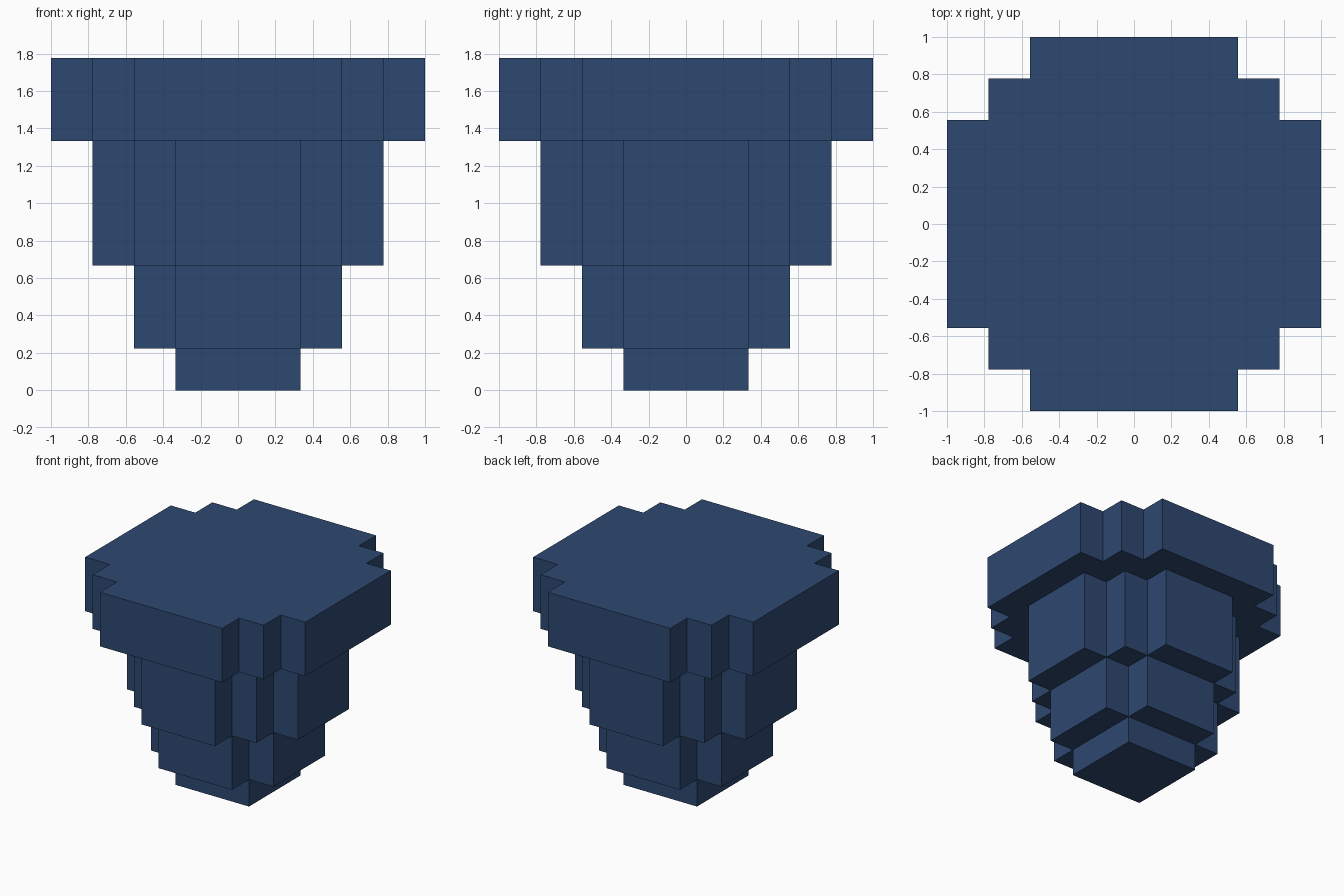
import bpy
import bmesh

cube = bpy.data.objects.get("Cube")
if cube:
    bpy.data.objects.remove(cube, do_unlink=True)

U = 2 / 9  # size of one block

# Single flat colour
navy = bpy.data.materials.new("navy_blue")
navy.use_nodes = True
colour = (0.027, 0.065, 0.165, 1)
navy.diffuse_color = colour
bsdf = next(n for n in navy.node_tree.nodes if n.type == "BSDF_PRINCIPLED")
bsdf.inputs["Base Color"].default_value = colour


def stepped_outline(steps):
    """Square outline with staircase corners; steps run from widest to narrowest."""
    n = len(steps)
    corner = []
    for i in range(n):
        y = steps[n - 1 - i]
        corner.append((steps[i], y))
        if i + 1 < n:
            corner.append((steps[i + 1], y))
    outline = []
    for _ in range(4):
        outline += corner
        corner = [(-y, x) for x, y in corner]  # next quarter turn
    return outline


def tier(name, steps, bottom, top):
    """Extrude a stepped outline between two heights, all in blocks."""
    bm = bmesh.new()
    base = bm.faces.new([bm.verts.new((x * U, y * U, bottom * U))
                         for x, y in stepped_outline(steps)])
    grown = bmesh.ops.extrude_face_region(bm, geom=[base], use_keep_orig=True)
    verts = [g for g in grown["geom"] if isinstance(g, bmesh.types.BMVert)]
    bmesh.ops.translate(bm, verts=verts, vec=(0, 0, (top - bottom) * U))
    bmesh.ops.recalc_face_normals(bm, faces=bm.faces)
    mesh = bpy.data.meshes.new(name)
    bm.to_mesh(mesh)
    bm.free()
    mesh.materials.append(navy)
    obj = bpy.data.objects.new(name, mesh)
    bpy.context.collection.objects.link(obj)


# Tiers from the narrow foot to the wide top slab
tier("foot", [1.5], 0, 1)
tier("lower_tier", [2.5, 1.5], 1, 3)
tier("middle_tier", [3.5, 2.5, 1.5], 3, 6)
tier("top_slab", [4.5, 3.5, 2.5], 6, 8)
